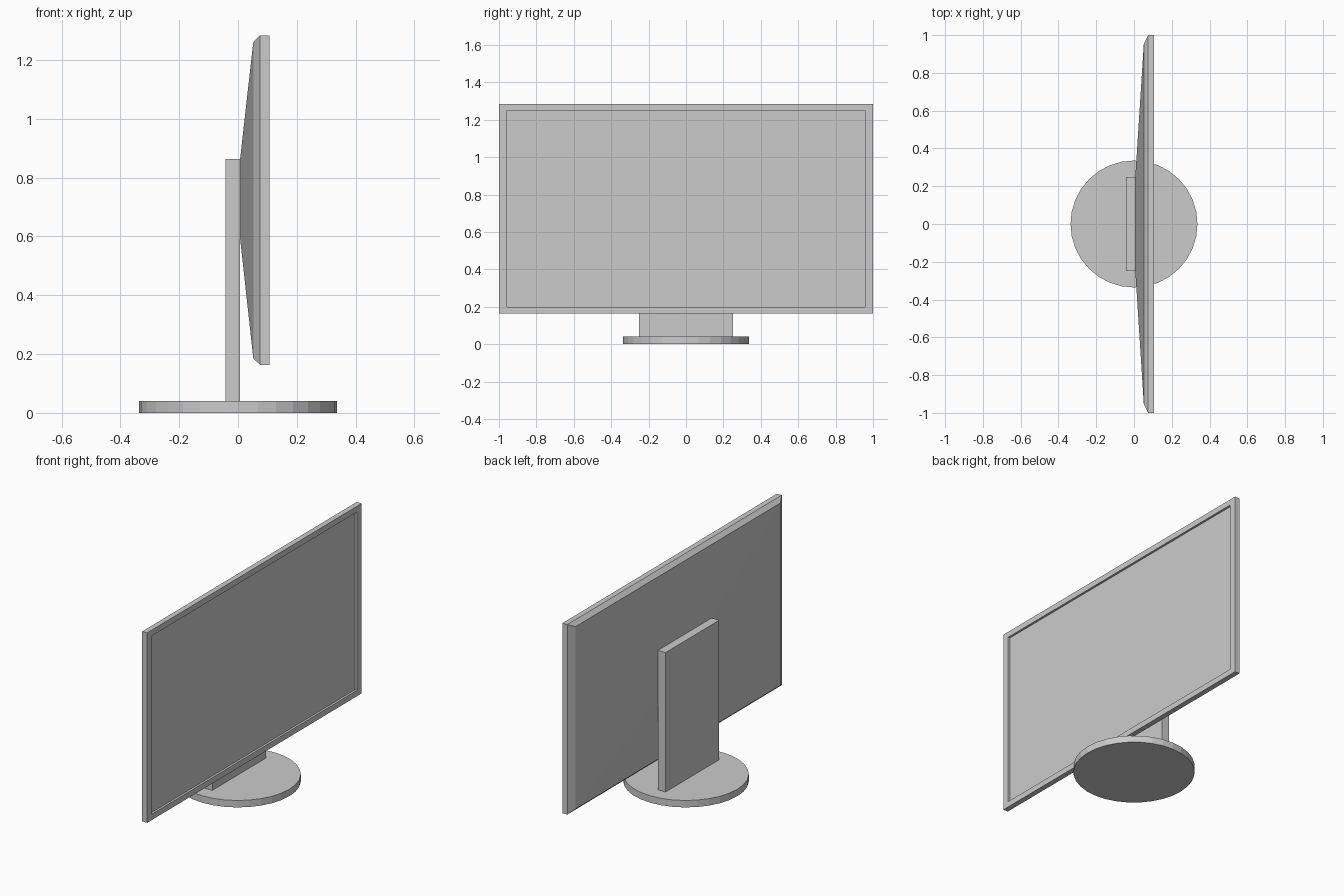
import bpy, bmesh

if "Cube" in bpy.data.objects:
    bpy.data.objects.remove(bpy.data.objects["Cube"])

ZC = 0.7235  # height of the screen centre


def loft(name, rings):
    """Skin rectangles given as (x, half width, z bottom, z top) and cap both ends."""
    bm = bmesh.new()
    loops = []
    for x, w, z0, z1 in rings:
        corners = [(-w, z0), (w, z0), (w, z1), (-w, z1)]
        loops.append([bm.verts.new((x, y, z)) for y, z in corners])
    for a, b in zip(loops, loops[1:]):
        for i in range(4):
            j = (i + 1) % 4
            bm.faces.new((a[i], a[j], b[j], b[i]))
    bm.faces.new(loops[0])
    bm.faces.new(loops[-1])
    bmesh.ops.recalc_face_normals(bm, faces=bm.faces)
    mesh = bpy.data.meshes.new(name)
    bm.to_mesh(mesh)
    bm.free()
    obj = bpy.data.objects.new(name, mesh)
    bpy.context.collection.objects.link(obj)
    return obj


def ring(x, w, h):
    return (x, w, ZC - h, ZC + h)


# Monitor: tapered back, chamfered rim, bezel and recessed screen
loft("monitor_body", [
    (0.007, 0.25, 0.595, 0.862),
    ring(0.052, 0.955, 0.538),
    ring(0.075, 1.0, 0.5605),
    ring(0.107, 1.0, 0.5605),
    ring(0.107, 0.958, 0.526),
    ring(0.094, 0.958, 0.526),
])

# Flat upright plate behind the monitor
loft("stand_column", [(-0.042, 0.25, 0.04, 0.864), (0.007, 0.25, 0.04, 0.864)])

# Round foot
bpy.ops.mesh.primitive_cylinder_add(vertices=32, radius=0.336, depth=0.041,
                                    location=(0, 0, 0.0205))
bpy.context.object.name = "stand_base"
